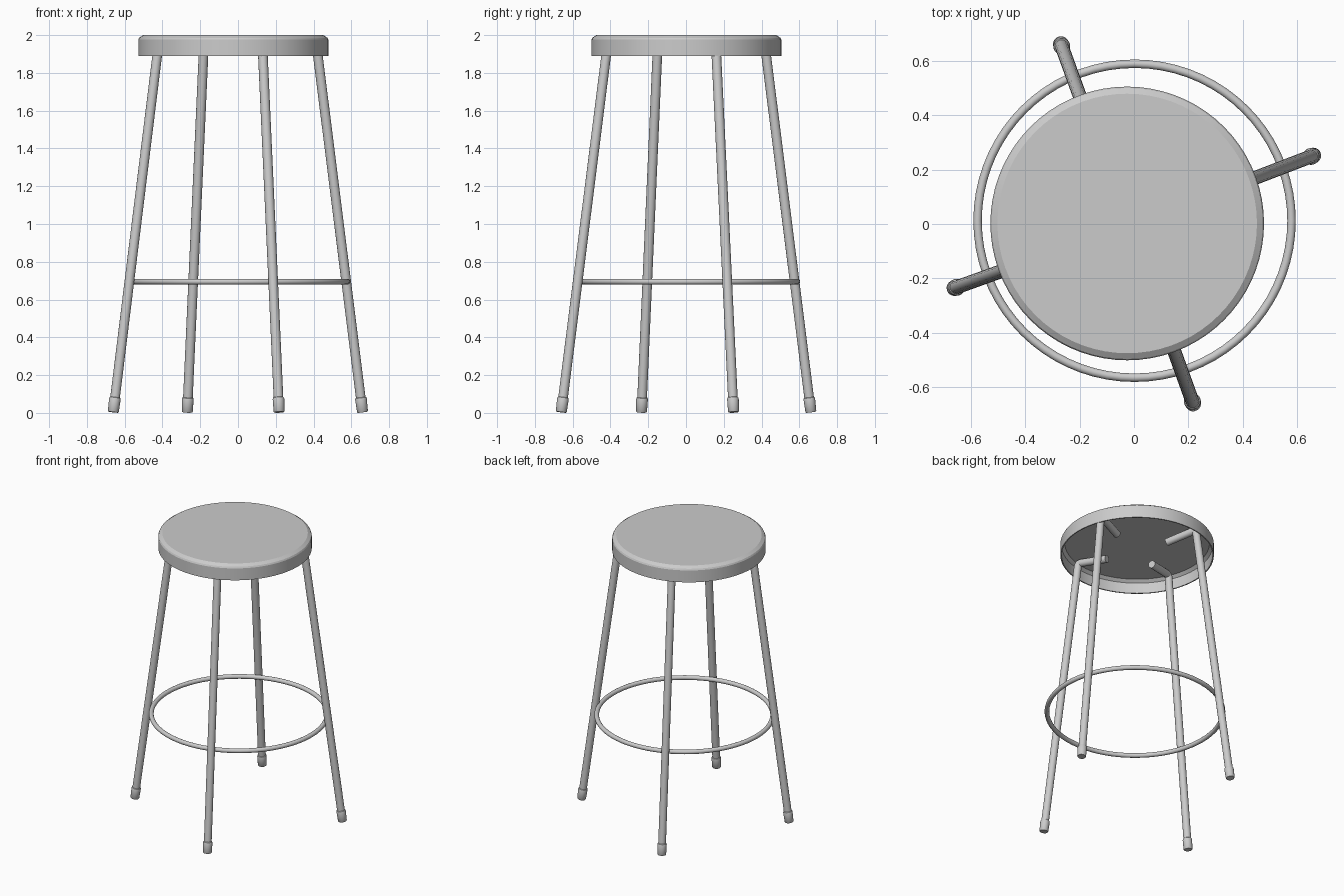
import bpy, bmesh, math
from mathutils import Vector

if "Cube" in bpy.data.objects:
    bpy.data.objects.remove(bpy.data.objects["Cube"])


def smooth(ob, angle=35):
    bpy.ops.object.select_all(action='DESELECT')
    bpy.context.view_layer.objects.active = ob
    ob.select_set(True)
    bpy.ops.object.shade_smooth_by_angle(angle=math.radians(angle))


def lathe(name, profile, segments, angle=35):
    """Spin an (r, z) profile around the local z axis."""
    bm = bmesh.new()
    verts = [bm.verts.new((r, 0, z)) for r, z in profile]
    edges = [bm.edges.new(p) for p in zip(verts, verts[1:])]
    bmesh.ops.spin(bm, geom=verts + edges, cent=(0, 0, 0), axis=(0, 0, 1),
                   angle=math.tau, steps=segments, use_duplicate=False)
    bmesh.ops.remove_doubles(bm, verts=bm.verts, dist=1e-5)
    bmesh.ops.recalc_face_normals(bm, faces=bm.faces)
    me = bpy.data.meshes.new(name)
    bm.to_mesh(me)
    bm.free()
    ob = bpy.data.objects.new(name, me)
    bpy.context.collection.objects.link(ob)
    smooth(ob, angle)
    return ob


def tube(name, points, radius):
    """Round tube along a path of points."""
    cu = bpy.data.curves.new(name, 'CURVE')
    cu.dimensions = '3D'
    cu.bevel_depth = radius
    cu.bevel_resolution = 6
    cu.use_fill_caps = True
    sp = cu.splines.new('POLY')
    sp.points.add(len(points) - 1)
    for p, co in zip(sp.points, points):
        p.co = (*co, 1)
    ob = bpy.data.objects.new(name, cu)
    bpy.context.collection.objects.link(ob)
    bpy.ops.object.select_all(action='DESELECT')
    bpy.context.view_layer.objects.active = ob
    ob.select_set(True)
    bpy.ops.object.convert(target='MESH')
    smooth(bpy.context.object, 50)


# Seat: shallow pan with a chamfered top edge, open underneath
seat = lathe("seat", [(0, 2.0), (0.477, 2.0), (0.498, 1.986), (0.503, 1.976),
                      (0.503, 1.89), (0.495, 1.89), (0.495, 1.966),
                      (0.474, 1.984), (0, 1.984)], 72, 25)
seat.location = (-0.025, 0.002, 0)

# Foot ring
bpy.ops.mesh.primitive_torus_add(location=(0.002, 0.012, 0.695), major_radius=0.577,
                                 minor_radius=0.0155, major_segments=72, minor_segments=14)
ring = bpy.context.object
ring.name = "foot_ring"
smooth(ring, 60)

# Legs: foot position (z = 0.04) and position at the seat's lower edge (z = 1.89)
legs = {
    "right": ((0.655, 0.25), (0.423, 0.161)),
    "back": ((-0.267, 0.657), (-0.183, 0.425)),
    "left": ((-0.656, -0.234), (-0.428, -0.152)),
    "front": ((0.216, -0.656), (0.132, -0.423)),
}
for side, (low, high) in legs.items():
    a, b = Vector((*low, 0.04)), Vector((*high, 1.89))
    axis = (b - a).normalized()
    corner = a + axis * ((1.957 - a.z) / axis.z)
    # the short arm under the seat is square to the leg, so it dips inward
    flat = Vector((axis.x, axis.y, 0)).normalized()
    inward = (flat - axis * flat.dot(axis)).normalized()
    start, end = corner - axis * 0.026, corner + inward * 0.026
    bend = [start * (1 - t) ** 2 + corner * 2 * t * (1 - t) + end * t * t
            for t in (i / 6 for i in range(7))]
    tube(side + "_leg", [a - axis * 0.02] + bend + [corner + inward * 0.22], 0.0255)

    # Foot cap, aligned with the leg
    cap = lathe(side + "_foot_cap", [(0, 0), (0.026, 0), (0.029, 0.004), (0.031, 0.07),
                                     (0.029, 0.077), (0.025, 0.08)], 24)
    cap.rotation_mode = 'QUATERNION'
    cap.rotation_quaternion = axis.to_track_quat('Z', 'Y')
    cap.location = a - axis * 0.0365
